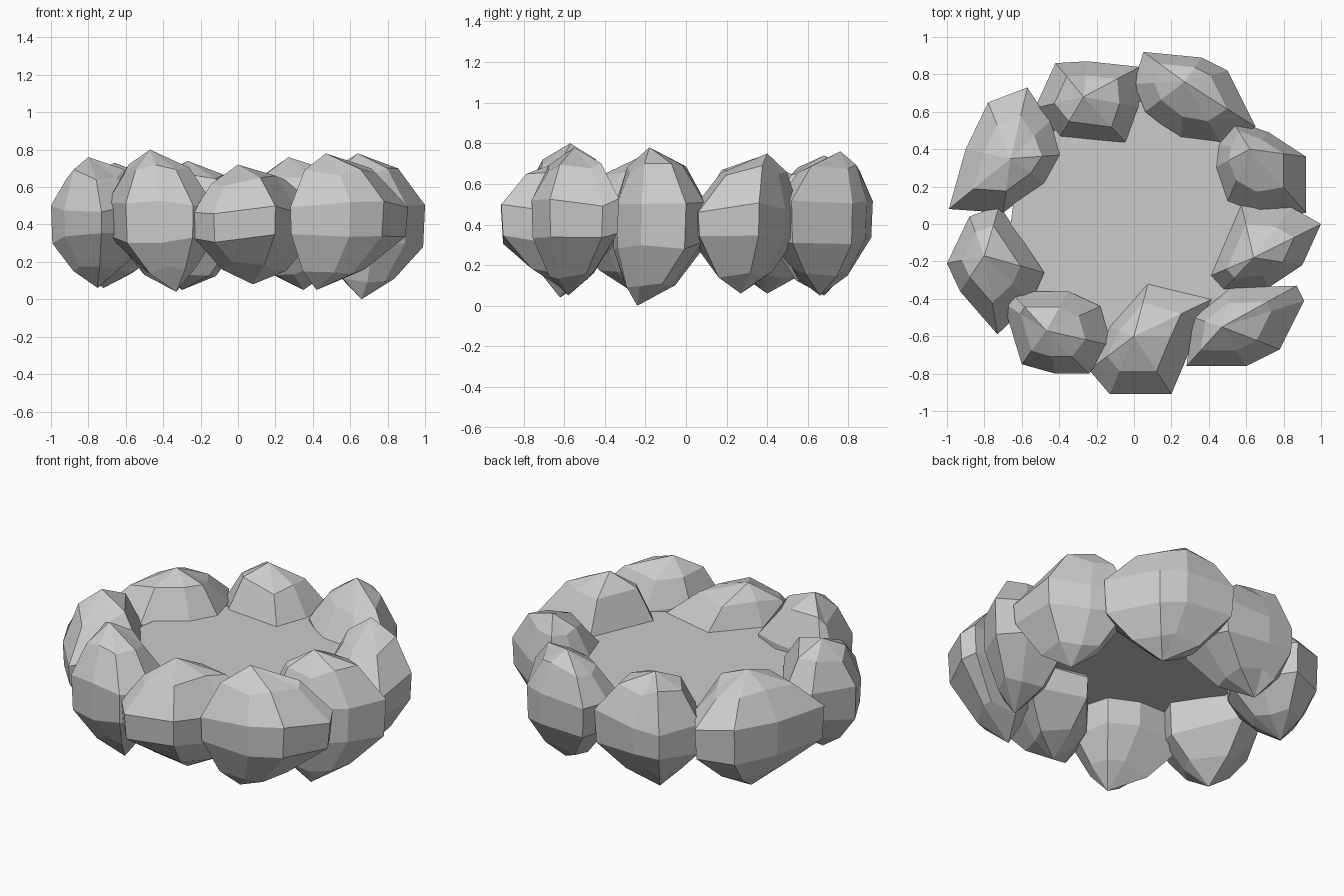
import bpy, bmesh, math, random
from mathutils import Vector

if "Cube" in bpy.data.objects:
    bpy.data.objects.remove(bpy.data.objects["Cube"])

random.seed(4)
# rock rings: (height fraction from base to apex, plan scale)
RINGS = [(0.15, 0.52), (0.38, 0.97), (0.62, 1.0), (0.87, 0.6)]


def rock(name, outline, apex, base):
    """Faceted boulder: a plan outline swept through rings between base and apex."""
    base, apex = Vector(base), Vector(apex)
    mid = Vector((sum(p[0] for p in outline), sum(p[1] for p in outline))) / len(outline)
    bm = bmesh.new()
    rings = []
    for t, s in RINGS:
        pole = (apex if t > 0.5 else base).to_2d()
        z = base.z + t * (apex.z - base.z)
        ring = []
        for p in outline:
            c = mid.lerp(pole, (1 - s))
            xy = c + (Vector(p) - mid) * s
            dz = random.uniform(-0.03, 0.03)
            ring.append(bm.verts.new((xy.x, xy.y, z + dz)))
        rings.append(ring)
    low, top = bm.verts.new(base), bm.verts.new(apex)
    n = len(outline)
    for i in range(n):
        j = (i + 1) % n
        bm.faces.new((low, rings[0][j], rings[0][i]))
        bm.faces.new((top, rings[-1][i], rings[-1][j]))
        for a, b in zip(rings, rings[1:]):
            bm.faces.new((a[i], a[j], b[j], b[i]))
    bmesh.ops.recalc_face_normals(bm, faces=bm.faces)
    me = bpy.data.meshes.new(name)
    bm.to_mesh(me)
    bm.free()
    bpy.context.collection.objects.link(bpy.data.objects.new(name, me))


# ring of boulders, counter-clockwise from the right
rock("rock_right", [(.57, .12), (.84, .09), (1, 0), (.9, -.22), (.72, -.34), (.47, -.36), (.4, -.28)],
     (.64, -.18, .78), (.66, -.24, 0))
rock("rock_right_back", [(.52, .56), (.72, .49), (.92, .36), (.92, .06), (.68, .02), (.5, .12), (.43, .3), (.45, .42)],
     (.62, .4, .75), (.68, .27, .06))
rock("rock_back_right", [(.05, .92), (.36, .89), (.5, .82), (.65, .52), (.48, .41), (.25, .45), (.06, .6), (0, .75)],
     (.27, .76, .76), (.35, .66, .05))
rock("rock_back_left", [(-.42, .86), (-.25, .87), (.03, .84), (.05, .62), (-.02, .41), (-.4, .46), (-.53, .62)],
     (-.27, .68, .74), (-.3, .68, .05))
rock("rock_left_back", [(-.78, .65), (-.57, .73), (-.45, .55), (-.38, .37), (-.48, .22), (-.7, .06), (-.99, .08), (-.9, .4)],
     (-.66, .35, .73), (-.72, .4, .06))
rock("rock_left", [(-.88, .04), (-.72, .1), (-.48, -.26), (-.55, -.42), (-.73, -.59), (-.93, -.36), (-1, -.21)],
     (-.8, -.17, .76), (-.75, -.25, .06))
rock("rock_front_left", [(-.7, -.42), (-.66, -.36), (-.35, -.36), (-.18, -.44), (-.12, -.65), (-.24, -.8), (-.42, -.8), (-.6, -.75)],
     (-.47, -.57, .8), (-.33, -.62, .04))
rock("rock_front", [(-.24, -.78), (-.13, -.55), (.08, -.3), (.42, -.4), (.33, -.6), (.2, -.91), (-.13, -.91)],
     (0, -.6, .72), (.08, -.6, .08))
rock("rock_front_right", [(.28, -.76), (.32, -.5), (.52, -.34), (.87, -.33), (.91, -.41), (.78, -.67), (.6, -.76)],
     (.47, -.55, .78), (.42, -.58, .05))

# flat water surface held by the ring
bpy.ops.mesh.primitive_circle_add(vertices=24, radius=0.66, fill_type='NGON', location=(0, 0, 0.5))
bpy.context.object.name = "water_surface"
